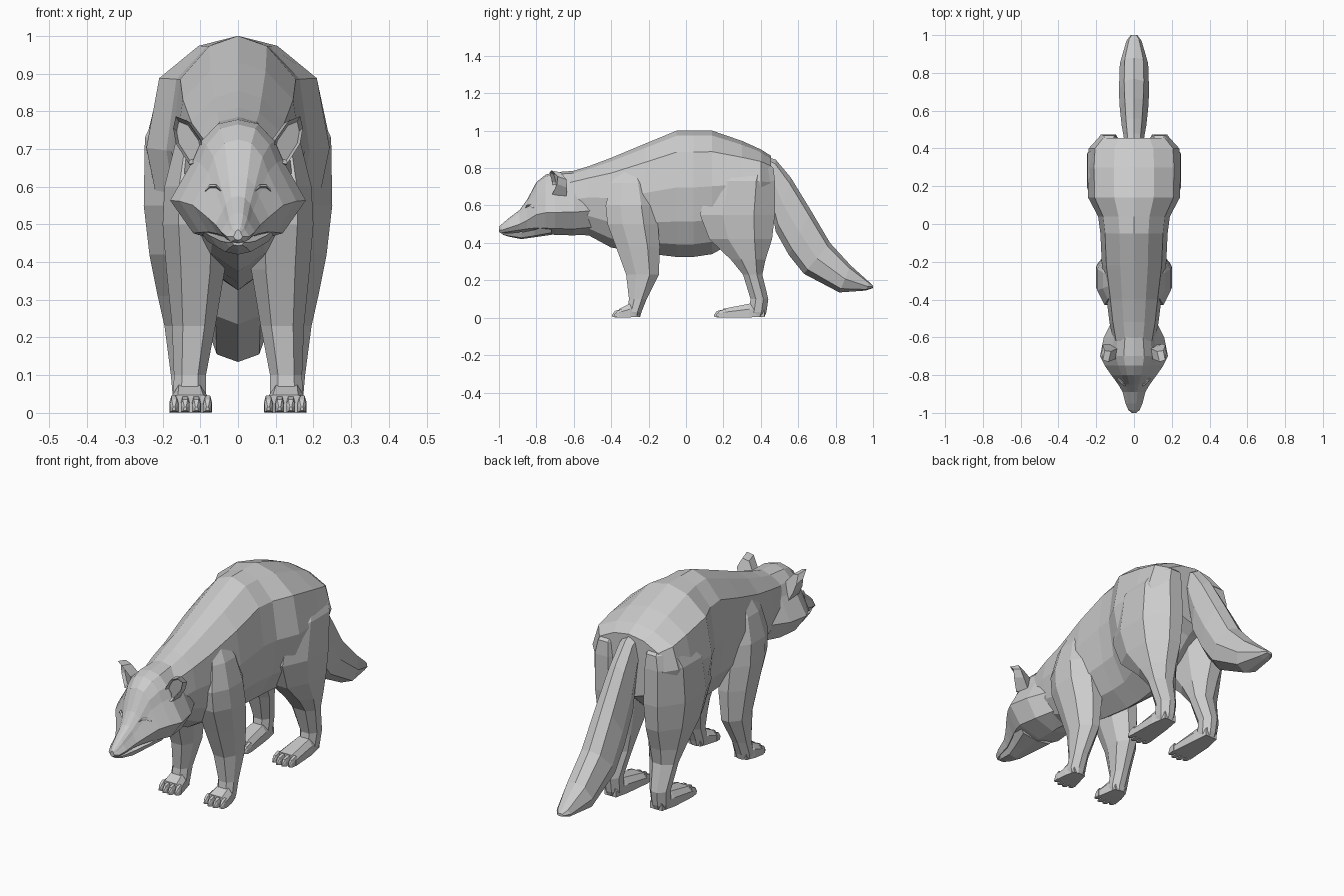
import bpy, bmesh, math

fur = bpy.data.materials.new("grey_fur")
fur.diffuse_color = (0.6, 0.6, 0.6, 1)


def finish(name, bm, mirror=False):
    """Turn a bmesh into a flat shaded object, mirrored across x if asked."""
    bmesh.ops.recalc_face_normals(bm, faces=bm.faces)
    mesh = bpy.data.meshes.new(name)
    bm.to_mesh(mesh)
    bm.free()
    mesh.materials.append(fur)
    ob = bpy.data.objects.new(name, mesh)
    bpy.context.collection.objects.link(ob)
    if mirror:
        ob.modifiers.new("mirror", 'MIRROR').use_mirror_merge = False
    return ob


def loft(bm, rings):
    """Skin a list of equal-length point rings and cap both ends."""
    vs = [[bm.verts.new(p) for p in r] for r in rings]
    n = len(vs[0])
    for a, b in zip(vs, vs[1:]):
        for i in range(n):
            j = (i + 1) % n
            bm.faces.new((a[i], a[j], b[j], b[i]))
    bm.faces.new(vs[0])
    bm.faces.new(vs[-1][::-1])


def trunk(name, stations, section):
    """Symmetric loft; station = top y, top z, bottom y, bottom z, half width."""
    full = section + [(-x, t) for x, t in section[-2:0:-1]]
    bm = bmesh.new()
    loft(bm, [[(x * w, by + (ty - by) * t, bz + (tz - bz) * t) for x, t in full]
              for ty, tz, by, bz, w in stations])
    return finish(name, bm)


OCT = [(0, .3), (.25, 0), (.75, 0), (1, .3), (1, .72), (.65, 1), (.3, 1), (0, .7)]


def leg(name, stations):
    """Loft downward; station = z, x0, x1, y0, y1."""
    bm = bmesh.new()
    loft(bm, [[(x0 + (x1 - x0) * u, y0 + (y1 - y0) * v, z) for u, v in OCT]
              for z, x0, x1, y0, y1 in stations])
    finish(name, bm, True)


def block(bm, stations):
    """Loft along y; station = y, x0, x1, z0, z1, with a narrower top."""
    loft(bm, [[(x0, y, z0), (x1, y, z0), (x1, y, z0 + (z1 - z0) * .6),
               (x1 - (x1 - x0) * .2, y, z1), (x0 + (x1 - x0) * .2, y, z1),
               (x0, y, z0 + (z1 - z0) * .6)] for y, x0, x1, z0, z1 in stations])


def foot(name, heel, ankle, ball, tip):
    """Sole wedge with four separate toes and pointed claws."""
    bm = bmesh.new()
    block(bm, [(heel, .095, .16, .005, .06), (ankle, .083, .175, .002, .075),
               (ball, .07, .182, 0, .048)])
    for i in range(4):
        x = .081 + i * .0295
        end = tip + (.012 if i in (0, 3) else 0)
        block(bm, [(ball + .01, x - .012, x + .012, .002, .046),
                   (end + .015, x - .011, x + .011, .002, .036),
                   (end, x - .004, x + .004, .006, .016)])
    finish(name, bm, True)


# Body, from neck to a broad rump
trunk("body", [(y, zt, y, zb, w) for y, zt, zb, w in [
    (-.62, .78, .445, .11), (-.52, .81, .44, .13), (-.40, .855, .375, .145),
    (-.22, .93, .345, .17), (-.05, 1.0, .325, .178), (.04, 1.0, .325, .19),
    (.14, 1.0, .34, .243), (.30, .945, .43, .246), (.40, .90, .52, .24),
    (.455, .865, .55, .19)]],
    [(0, 1), (.43, .96), (.86, .83), (1, .55), (.85, .28), (.5, .1), (0, 0)])

# Head with muzzle, and a lower jaw
face = [(0, 1), (.3, .965), (.54, .83), (.66, .68), (1, .36), (.66, .1), (0, 0)]
trunk("head", [(y, zt, y, zb, w) for y, zt, zb, w in [
    (-.50, .79, .45, .11), (-.60, .785, .44, .16), (-.70, .778, .443, .18),
    (-.75, .765, .447, .155), (-.80, .725, .453, .12), (-.85, .63, .458, .083),
    (-.89, .575, .457, .06), (-.95, .53, .452, .045), (-.985, .50, .45, .03),
    (-1.0, .485, .458, .012)]], face)
trunk("jaw", [(y, zt, y, zb, w) for y, zt, zb, w in [
    (-.72, .50, .443, .115), (-.81, .47, .43, .075), (-.88, .456, .42, .047),
    (-.95, .453, .434, .032), (-.98, .452, .444, .015)]],
    [(0, 1), (1, 1), (.7, .2), (0, 0)])

# Tail, sloping down and back
trunk("tail", [
    (.42, .865, .42, .72, .05), (.48, .845, .45, .62, .055),
    (.56, .75, .48, .46, .065), (.67, .57, .55, .335, .075),
    (.77, .40, .63, .235, .08), (.88, .28, .82, .135, .075),
    (.98, .19, .96, .145, .04), (1.0, .172, 1.0, .158, .018)],
    [(0, 1), (.65, .9), (1, .5), (.75, .14), (0, 0)])

# Legs, their tops sinking into the body
leg("front_leg", [
    (.80, .06, .125, -.36, -.24), (.72, .06, .165, -.40, -.20),
    (.60, .04, .195, -.43, -.165),
    (.50, .03, .20, -.42, -.15), (.38, .035, .19, -.375, -.14),
    (.23, .06, .175, -.32, -.145), (.10, .085, .17, -.305, -.21),
    (.03, .085, .172, -.315, -.238), (.005, .09, .165, -.31, -.245)])
leg("hind_leg", [
    (.845, .08, .18, .30, .42), (.80, .06, .215, .20, .468),
    (.73, .04, .247, .12, .475),
    (.55, .03, .25, .075, .475), (.42, .04, .235, .125, .46),
    (.31, .05, .213, .24, .425), (.23, .06, .195, .305, .408),
    (.10, .085, .178, .345, .44), (.03, .088, .172, .335, .43),
    (.005, .095, .165, .33, .42)])

# Feet
foot("front_foot", -.25, -.30, -.355, -.395)
foot("hind_foot", .42, .34, .20, .15)

# Cupped ears: thick shell from the back ring to the rim, then a hollow
rim = [(.085, -.715, .665), (.10, -.715, .725), (.135, -.73, .775), (.165, -.72, .787),
       (.172, -.685, .755), (.165, -.69, .715), (.13, -.715, .66)]
back = [(.08, -.65, .66), (.09, -.66, .725), (.122, -.675, .768), (.155, -.67, .777),
        (.166, -.64, .74), (.15, -.635, .695), (.12, -.64, .645)]
hollow = [(x * .8 + .025, y * .8 - .122, z * .8 + .143) for x, y, z in rim]
bm = bmesh.new()
loft(bm, [back, rim, hollow])
finish("ears", bm, True)

# Brow ridges over the eyes
bm = bmesh.new()
loft(bm, [[(x, y, z + .006), (x, y - .012, z), (x, y + .02, z - .008)]
          for x, y, z in [(.045, -.846, .588), (.058, -.842, .6),
                          (.075, -.825, .6), (.088, -.81, .588)]])
finish("eye_brows", bm, True)
